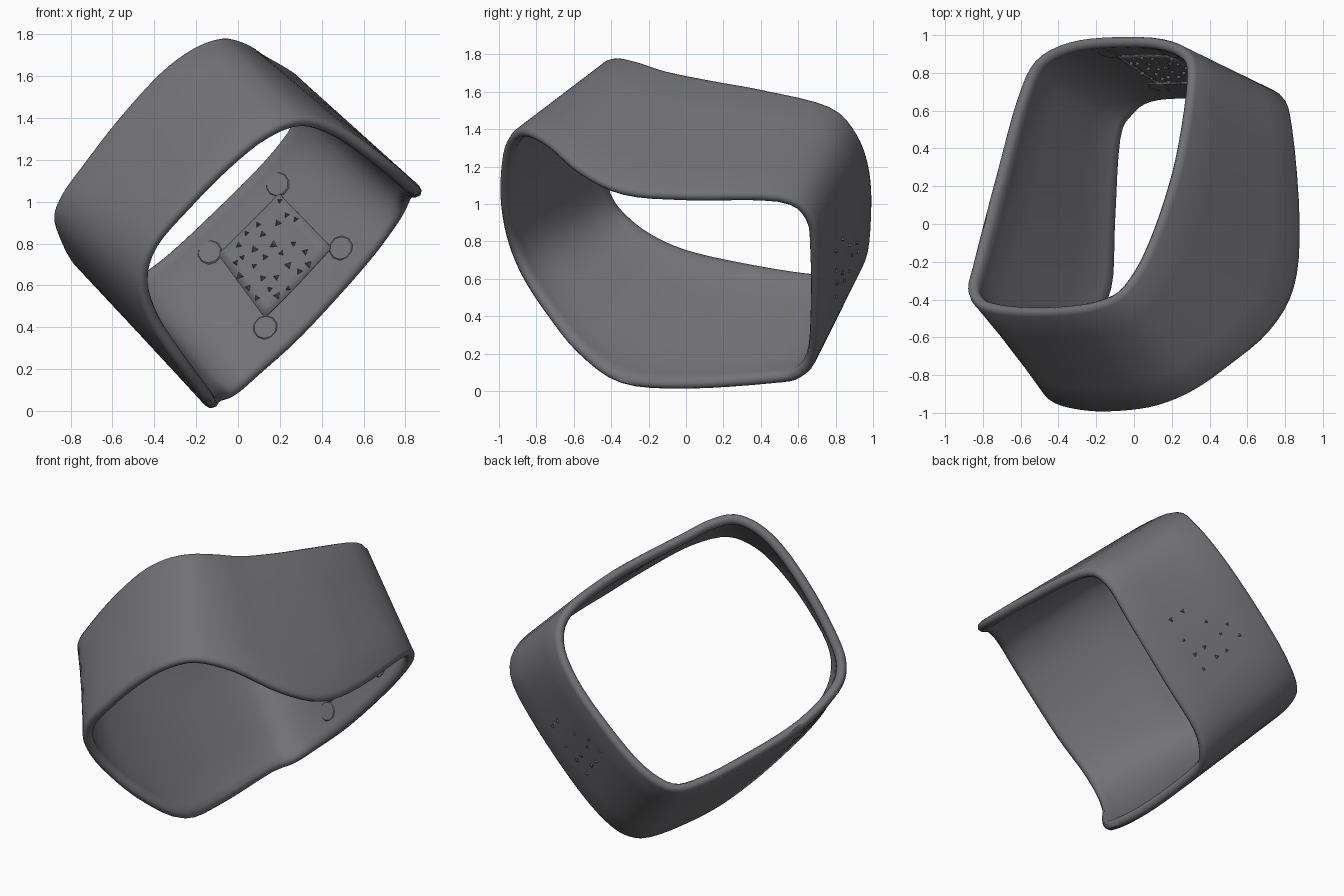
import bpy, bmesh, math, random
from mathutils import Vector, Matrix

if "Cube" in bpy.data.objects:
    bpy.data.objects.remove(bpy.data.objects["Cube"])

random.seed(4)

grey = bpy.data.materials.new("dark grey")
grey.use_nodes = True
colour = (0.17, 0.167, 0.18, 1)
grey.diffuse_color = colour
grey.node_tree.nodes["Principled BSDF"].inputs["Base Color"].default_value = colour

# Guide points for the two wavy rims, paired one to one around the band
lower_rim = [Vector(p) for p in (
    (-.47, -.88, .6), (-.42, -.96, .79), (-.25, -1, .99), (-.06, -1, 1.18),
    (.13, -.97, 1.33), (.32, -.89, 1.4), (.52, -.75, 1.34), (.73, -.57, 1.19),
    (.86, -.34, 1.08), (.89, 0, 1.05), (.85, .5, 1.04), (.79, .68, .92),
    (.62, .71, .69), (.32, .71, .36), (.1, .69, .16), (-.02, .61, .06),
    (-.1, .46, .03), (-.13, 0, 0), (-.15, -.35, .03), (-.27, -.58, .19),
    (-.41, -.75, .4))]
upper_rim = [Vector(p) for p in (
    (-.85, -.42, 1.04), (-.75, -.455, 1.18), (-.58, -.47, 1.4), (-.38, -.465, 1.62),
    (-.22, -.44, 1.74), (-.08, -.38, 1.79), (.02, -.26, 1.77), (.1, -.1, 1.72),
    (.19, .15, 1.67), (.26, .42, 1.62), (.31, .77, 1.53), (.28, .92, 1.38),
    (.13, .99, 1.18), (-.11, 1, .94), (-.35, .97, .72), (-.53, .87, .6),
    (-.63, .66, .6), (-.73, .3, .66), (-.81, 0, .73), (-.86, -.2, .82),
    (-.89, -.34, .93))]
COUNT = len(lower_rim)


def spline(points, t):
    """Point on a closed smooth curve through the guide points."""
    i = math.floor(t)
    f = t - i
    a, b, c, d = (points[(i + k) % COUNT] for k in (-1, 0, 1, 2))
    m, n = (c - a) / 2, (d - b) / 2
    return (b + m * f + (3 * (c - b) - 2 * m - n) * f ** 2
            + (2 * (b - c) + m + n) * f ** 3)


def wall(t, v):
    """Position across the band (v: 0 upper rim, 1 lower rim)."""
    return spline(upper_rim, t).lerp(spline(lower_rim, t), v)


def outward(t, v=0.5):
    tangent = wall(t + .05, v) - wall(t - .05, v)
    across = wall(t, 1) - wall(t, 0)
    return across.cross(tangent).normalized()


def surface(t, v, depth):
    return wall(t, v) - outward(t, v) * depth


def finish(name, bm, angle=40):
    bmesh.ops.recalc_face_normals(bm, faces=bm.faces)
    mesh = bpy.data.meshes.new(name)
    bm.to_mesh(mesh)
    bm.free()
    mesh.materials.append(grey)
    obj = bpy.data.objects.new(name, mesh)
    bpy.context.collection.objects.link(obj)
    bpy.ops.object.select_all(action="DESELECT")
    bpy.context.view_layer.objects.active = obj
    obj.select_set(True)
    bpy.ops.object.shade_smooth_by_angle(angle=math.radians(angle))
    return obj


def grid_faces(bm, rows, wrap):
    """Join rows of vertices with quads, closing both ways when wrapped."""
    high, wide = len(rows), len(rows[0])
    for i in range(high if wrap else high - 1):
        for j in range(wide if wrap else wide - 1):
            k, l = (i + 1) % high, (j + 1) % wide
            bm.faces.new((rows[i][j], rows[k][j], rows[k][l], rows[i][l]))


# Band: closed wall profile with rounded, thicker lips, swept around the rims
half = [(.5, 0), (.25, 0), (.04, 0), (.012, .008), (0, .028),
        (.012, .05), (.04, .06), (.08, .054), (.14, .042), (.3, .04)]
profile = half + [(.5, .04)] + [(1 - v, d) for v, d in reversed(half[1:])]
STEPS = 4
band = bmesh.new()
rings = [[band.verts.new(surface(s / STEPS, v, d)) for v, d in profile]
         for s in range(COUNT * STEPS)]
grid_faces(band, rings, True)
finish("band", band, 60)

# Shallow square panel on the inside of the back wall
T_MIN, T_MAX, V_MIN, V_MAX = 12.15, 13.3, .23, .75
panel = bmesh.new()
N = 8
rows = [[panel.verts.new(surface(T_MIN + (T_MAX - T_MIN) * i / N,
                                 V_MIN + (V_MAX - V_MIN) * j / N, .043))
         for j in range(N + 1)] for i in range(N + 1)]
grid_faces(panel, rows, False)
plate = finish("inner_panel", panel)
solid = plate.modifiers.new("thickness", "SOLIDIFY")
solid.thickness = .006
solid.offset = 0


def placed(t, v, depth, side):
    """Matrix that stands a small part on the wall surface."""
    turn = (outward(t, v) * side).to_track_quat("Z", "Y").to_matrix().to_4x4()
    return Matrix.Translation(surface(t, v, depth)) @ turn


# Rounded tabs at the panel corners
tabs = bmesh.new()
for t in (T_MIN - .08, T_MAX + .08):
    for v in (V_MIN - .05, V_MAX + .05):
        bmesh.ops.create_cone(tabs, cap_ends=True, segments=10, radius1=.065,
                              radius2=.055, depth=.01,
                              matrix=placed(t, v, .042, -1))
finish("panel_tabs", tabs)


def bumps(name, size, depth, side, chance):
    """Scattered small faceted points over the panel area."""
    bm = bmesh.new()
    for i in range(size):
        for j in range(size):
            if random.random() > chance:
                continue
            t = T_MIN + (T_MAX - T_MIN) * (i + .5 + random.uniform(-.2, .2)) / size
            v = V_MIN + (V_MAX - V_MIN) * (j + .5 + random.uniform(-.2, .2)) / size
            spin = Matrix.Rotation(random.uniform(0, math.tau), 4, "Z")
            bmesh.ops.create_cone(bm, cap_ends=True, segments=3,
                                  radius1=random.uniform(.018, .028),
                                  radius2=.004, depth=.02,
                                  matrix=placed(t, v, depth, side) @ spin)
    finish(name, bm, 20)


bumps("inner_bumps", 6, .05, -1, .8)
bumps("outer_bumps", 4, 0, 1, .85)
